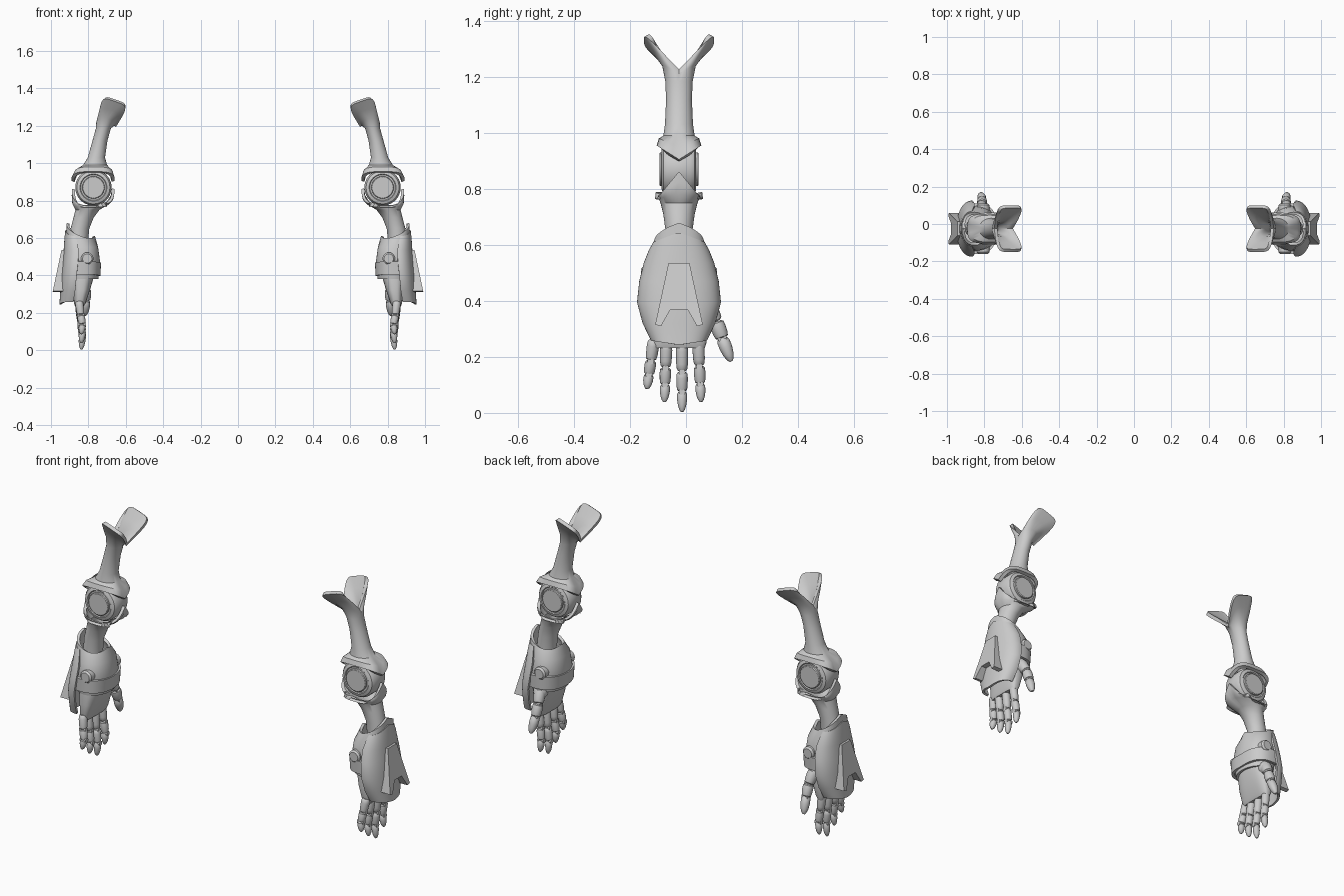
import bpy, math
from mathutils import Vector

cube = bpy.data.objects.get("Cube")
if cube:
    bpy.data.objects.remove(cube)

mat = bpy.data.materials.new("light_grey_metal")
mat.use_nodes = True
grey = (0.6, 0.6, 0.6, 1)
mat.diffuse_color = grey
mat.node_tree.nodes["Principled BSDF"].inputs["Base Color"].default_value = grey

parts = []
CY = -0.025   # middle of each arm, front to back


def make(name, verts, faces, thick=0):
    """Left-arm mesh, mirrored to make the right arm as well."""
    mesh = bpy.data.meshes.new(name)
    mesh.from_pydata(verts, [], faces)
    mesh.materials.append(mat)
    obj = bpy.data.objects.new(name, mesh)
    bpy.context.collection.objects.link(obj)
    if thick:
        solid = obj.modifiers.new("shell", 'SOLIDIFY')
        solid.thickness = thick
        solid.offset = -1
    obj.modifiers.new("pair", 'MIRROR').use_clip = False
    parts.append(obj)


def skin(rows, n, closed):
    """Quads between successive rows of n points."""
    last = n if closed else n - 1
    return [(i * n + j, i * n + (j + 1) % n, (i + 1) * n + (j + 1) % n, (i + 1) * n + j)
            for i in range(rows - 1) for j in range(last)]


def loft(name, rows, arc=None, thick=0.0, n=40):
    """Rows go upward: x, z, rx, ry, power, lift at front and back, slope, waist."""
    closed = arc is None
    a0, a1 = arc or (0, 360)
    verts = []
    for row in rows:
        x, z, rx, ry, p, lift, slope, waist = (row + (1, 0, 0, 0)[len(row) - 4:])
        for j in range(n):
            a = math.radians(a0 + (a1 - a0) * j / (n if closed else n - 1))
            c, s = math.cos(a), math.sin(a)
            side = abs(s) ** p
            dx = math.copysign(abs(c) ** p, c) * rx * (1 - waist + waist * side)
            verts.append((x + dx - slope * lift * side,
                          CY + math.copysign(side, s) * ry,
                          z + lift * side + slope * dx))
    faces = skin(len(rows), n, closed)
    if not thick:
        faces += [tuple(reversed(range(n))), tuple(range(len(verts) - n, len(verts)))]
    make(name, verts, faces, thick)


def tube(name, start, end, profile, n=20):
    """Turned solid from start to end; profile holds (fraction, radius)."""
    start, end = Vector(start), Vector(end)
    turn = (end - start).to_track_quat('Z', 'Y')
    verts = []
    for t, r in profile:
        for j in range(n):
            a = math.tau * j / n
            verts.append(start.lerp(end, t) + turn @ Vector((r * math.cos(a), r * math.sin(a), 0)))
    faces = skin(len(profile), n, True)
    faces += [tuple(reversed(range(n))), tuple(range(len(verts) - n, len(verts)))]
    make(name, verts, faces)


# Upper arm: elbow hood, narrow neck, and two flared shoulder wings
loft("upper_arm", [
    (.775, .905, .116, .08, .6, .05),
    (.772, .95, .102, .072, .7, .03),
    (.764, .99, .064, .056),
    (.757, 1.03, .046, .05),
    (.738, 1.12, .04, .046),
    (.72, 1.185, .04, .049),
    (.712, 1.205, .047, .06, .8, .035, .15),
    (.705, 1.21, .06, .09, .55, .075, .25, .25),
    (.70, 1.21, .073, .125, .4, .12, .35, .35),
], thick=.018)

# Elbow joint with a round cap on front and back
tube("elbow_joint", (.773, CY - .07, .87), (.773, CY + .07, .87),
     [(0, .056), (.02, .06), (.09, .06), (.09, .068), (.06, .072), (.1, .088), (.2, .097),
      (.8, .097), (.9, .088), (.94, .072), (.91, .068), (.91, .06), (.98, .06), (1, .056)], 40)

# Forearm with the cup under the elbow
loft("forearm", [
    (.855, .55, .05, .047),
    (.845, .65, .05, .048),
    (.825, .71, .054, .056),
    (.805, .75, .064, .066),
    (.788, .785, .098, .073, .8, -.02),
    (.777, .825, .112, .076, .7, -.05),
    (.774, .862, .114, .074, .7, -.09),
], thick=.015)

# Gauntlet cuff, taller on the outer side
loft("gauntlet_cuff", [
    (.832, .38, .085, .108),
    (.83, .47, .093, .122, .9),
    (.835, .55, .087, .112, .9),
    (.84, .645, .075, .088, .9, -.03, .45),
], thick=.014)

# Strap round the inner side of the wrist
loft("wrist_strap", [
    (.84, .395, .104, .132, .8, .01),
    (.84, .465, .108, .136, .8, .01),
], arc=(75, 285), thick=.016)

# Round studs at front and back of the wrist
for word, sign in (("front", -1), ("back", 1)):
    tube(word + "_wrist_stud", (.806, CY + sign * .09, .49), (.806, CY + sign * .135, .49),
         [(0, .033), (.8, .033), (1, .025)], 24)

# Curved guard over the outer side of the hand
loft("hand_guard", [
    (.88, .243, .075, .10, .8, .015),
    (.87, .32, .08, .13, .85),
    (.863, .395, .085, .15, .9),
    (.855, .47, .084, .142, .9),
    (.852, .54, .08, .126, .9, -.005),
    (.86, .60, .068, .108, .9, -.02),
    (.868, .645, .055, .092, .9, -.035),
], arc=(-90, 90), thick=.012)

# Forked fin standing off the guard
outline = [(-.0375, .535), (.0375, .535), (.085, .315), (.064, .31), (.03, .37),
           (-.03, .37), (-.064, .31), (-.085, .315)]
count = len(outline)
fin = [(.943 + (.54 - z) * .21 - depth * (.03 + (.54 - z) * .13), CY + y, z)
       for depth in (0, 1) for y, z in outline]
half = [(0, 4, 5), (0, 1, 4), (1, 2, 3), (1, 3, 4), (0, 5, 6), (0, 6, 7)]
fin_faces = [f[::-1] for f in half] + [tuple(v + count for v in f) for f in half]
fin_faces += [(i, (i + 1) % count, (i + 1) % count + count, i + count) for i in range(count)]
make("guard_fin", fin, fin_faces)

# Palm
loft("palm", [
    (.848, .232, .022, .092, .6),
    (.846, .25, .031, .098, .6),
    (.838, .32, .046, .106, .7),
    (.832, .42, .07, .10, .8),
    (.835, .46, .07, .095, .8),
])

# Fingers: three tapered segments with narrow joints
SEGMENT = [(0, .7), (.08, .92), (.3, 1), (.75, .95), (.94, .85), (1, .65)]
TIP = [(0, .7), (.1, .9), (.4, .92), (.7, .75), (.9, .5), (1, .25)]


def finger(name, joints, r):
    for k in range(len(joints) - 1):
        a, b = Vector(joints[k]), Vector(joints[k + 1])
        shape = TIP if k == len(joints) - 2 else SEGMENT
        size = r * (1 - .06 * k)
        tube(f"{name}_segment_{k + 1}", a, a.lerp(b, .95), [(t, s * size) for t, s in shape], 16)
        if k:
            tube(f"{name}_joint_{k}", a - Vector((.018, 0, 0)), a + Vector((.018, 0, 0)),
                 [(0, r * .55), (1, r * .55)], 12)


for name, y0, z0, y1, z1 in (("little_finger", -.115, .26, -.14, .083),
                             ("ring_finger", -.07, .25, -.077, .036),
                             ("middle_finger", -.014, .25, -.014, .0),
                             ("index_finger", .043, .26, .054, .036)):
    path = [(x, y0 + (y1 - y0) * t, z0 + (z1 - z0) * t)
            for t, x in ((0, .85), (.42, .84), (.7, .832), (1, .838))]
    finger(name, path, .022)

# Thumb, set off to the back, with its mount on the palm
finger("thumb", [(.822, .075, .39), (.812, .108, .325), (.812, .13, .265), (.82, .163, .18)], .029)
tube("thumb_mount", (.83, .04, .41), (.82, .09, .35), [(0, .03), (.3, .038), (.7, .036), (1, .022)])

# Turn modifiers into mesh, then smooth with crisp edges
bpy.ops.object.select_all(action='DESELECT')
for obj in parts:
    obj.select_set(True)
bpy.context.view_layer.objects.active = parts[0]
bpy.ops.object.convert(target='MESH')
bpy.ops.object.shade_smooth_by_angle(angle=math.radians(35))
